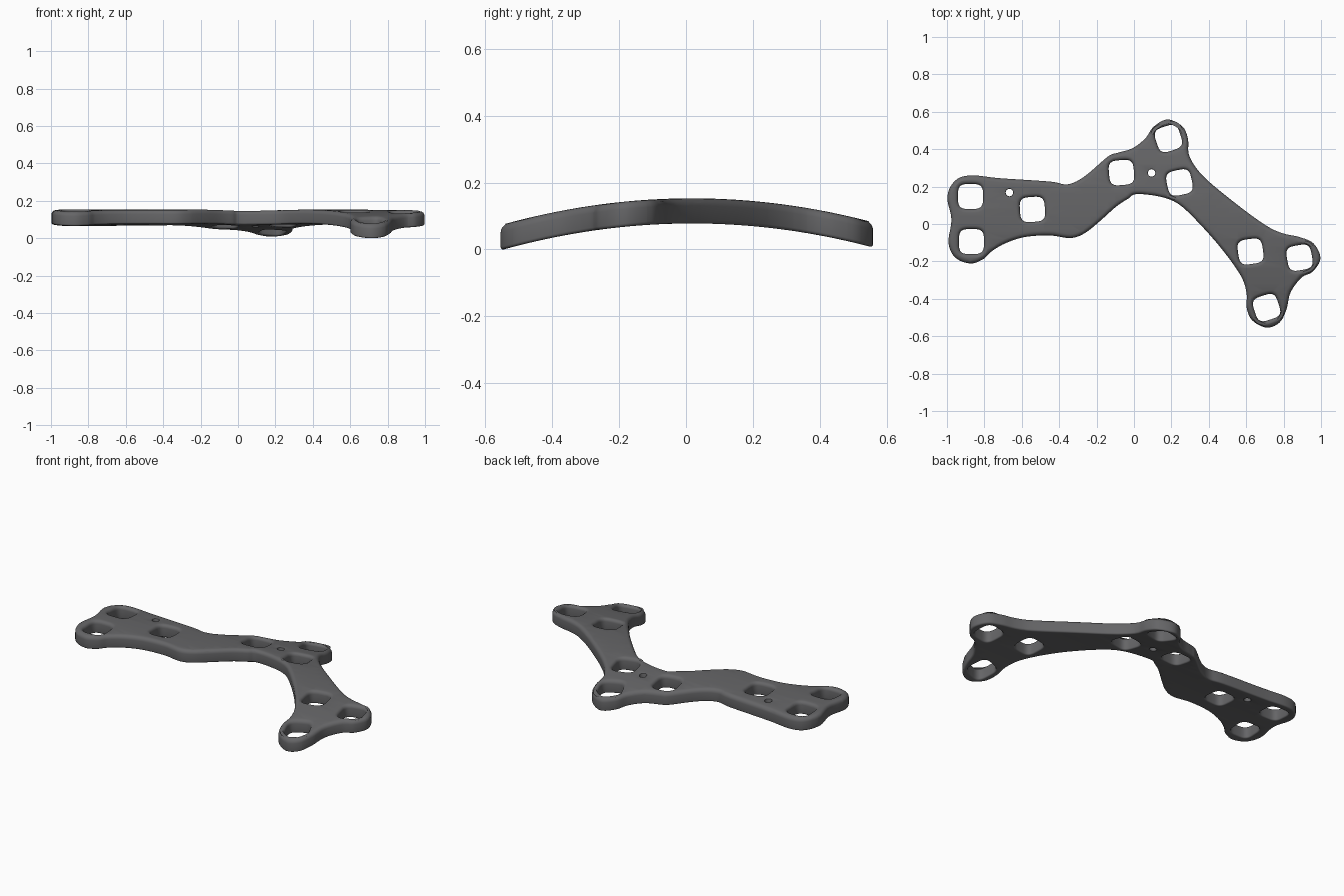
import bpy, bmesh, math
from mathutils import Vector

if "Cube" in bpy.data.objects:
    bpy.data.objects.remove(bpy.data.objects["Cube"])

# Outline control points, clockwise from the left end
OUTLINE = [
    (-.87, .26), (-.72, .245), (-.45, .227), (-.355, .212), (-.265, .254), (-.14, .36),
    (-.09, .38), (-.01, .404), (.06, .457), (.105, .52), (.18, .559), (.26, .52),
    (.289, .452), (.297, .36), (.377, .249), (.564, .094), (.714, -.013), (.80, -.051),
    (.885, -.07), (.96, -.104), (.997, -.184), (.955, -.255), (.896, -.286), (.837, -.366),
    (.815, -.457), (.778, -.527), (.709, -.554), (.632, -.515), (.602, -.446), (.602, -.37),
    (.57, -.275), (.463, -.126), (.329, .024), (.233, .11), (.136, .147), (.013, .16),
    (-.03, .136), (-.094, .094), (-.185, .013), (-.265, -.05), (-.34, -.075), (-.452, -.061),
    (-.586, -.07), (-.69, -.104), (-.762, -.147), (-.805, -.187), (-.874, -.211),
    (-.955, -.18), (-.992, -.1), (-.976, .024), (-.998, .147), (-.955, .233)]

# Rounded-square windows: x, y, turn in degrees
WINDOWS = [(-.874, .147, 0), (-.869, -.094, 0), (-.543, .078, 4), (-.067, .275, 5),
           (.184, .457, 18), (.243, .222, 12), (.623, -.147, 8), (.885, -.18, 10),
           (.709, -.447, 18)]
PIN_HOLES = [(.094, .273), (-.666, .168)]


def spline(pts, steps=5):
    """Closed Catmull-Rom curve through the points."""
    p, out = [Vector(q) for q in pts], []
    n = len(p)
    for i in range(n):
        a, b, c, d = p[i - 1], p[i], p[(i + 1) % n], p[(i + 2) % n]
        for k in range(steps):
            t = k / steps
            out.append(.5 * (2 * b + (c - a) * t + (2 * a - 5 * b + 4 * c - d) * t * t
                             + (3 * b - a - 3 * c + d) * t ** 3))
    return out


def superellipse(x, y, r, power, turn=0, n=40):
    """Clockwise round or squarish loop."""
    out, w = [], math.radians(turn)
    for i in range(n):
        a = -2 * math.pi * i / n
        c, s = math.cos(a), math.sin(a)
        u = r * math.copysign(abs(c) ** (2 / power), c)
        v = r * math.copysign(abs(s) ** (2 / power), s)
        out.append(Vector((x + u * math.cos(w) - v * math.sin(w),
                           y + u * math.sin(w) + v * math.cos(w))))
    return out


def offset(loop, dist):
    """Move a clockwise loop inwards by dist (outwards if negative)."""
    out = []
    for i, p in enumerate(loop):
        t = (loop[(i + 1) % len(loop)] - loop[i - 1]).normalized()
        out.append(p + Vector((t.y, -t.x)) * dist)
    return out


def section(top_r, bottom_r, low=.08, high=.155, n=4):
    """Wall section from bottom to top as (inset, z), with rounded edges."""
    quarter = [math.pi / 2 * i / n for i in range(n + 1)]
    low_part = [(bottom_r * (1 - math.sin(a)), low + bottom_r * (1 - math.cos(a))) for a in quarter]
    high_part = [(top_r * (1 - math.cos(a)), high - top_r * (1 - math.sin(a))) for a in quarter]
    return low_part + high_part


bm = bmesh.new()
caps = ([], [])


def wall(loop, sect, sign):
    rings = [[bm.verts.new((p.x, p.y, z)) for p in offset(loop, sign * d)] for d, z in sect]
    n = len(loop)
    for lo, hi in zip(rings, rings[1:]):
        for i in range(n):
            j = (i + 1) % n
            bm.faces.new((lo[i], lo[j], hi[j], hi[i]))
    for ring, edges in ((rings[0], caps[0]), (rings[-1], caps[1])):
        edges += [bm.edges.get((ring[i], ring[(i + 1) % n])) for i in range(n)]


# Outer rim, windows and pin holes
wall(spline(OUTLINE), section(.022, .01), 1)
for x, y, turn in WINDOWS:
    wall(superellipse(x, y, .067, 3.6, turn), section(.02, .008), -1)
for x, y in PIN_HOLES:
    wall(superellipse(x, y, .02, 2, n=20), section(.004, .003, n=2), -1)

# Flat top and underside
for edges in caps:
    bmesh.ops.triangle_fill(bm, use_beauty=True, edges=edges)

# Cut into strips, then arch the plate from front to back
for i in range(-13, 14):
    bmesh.ops.bisect_plane(bm, geom=bm.verts[:] + bm.edges[:] + bm.faces[:], dist=1e-5,
                           plane_co=(0, i * .04 + .003, 0), plane_no=(0, 1, 0))
for v in bm.verts:
    v.co.z -= .245 * (v.co.y - .018) ** 2
drop = min(v.co.z for v in bm.verts)
for v in bm.verts:
    v.co.z -= drop
bmesh.ops.recalc_face_normals(bm, faces=bm.faces[:])

mesh = bpy.data.meshes.new("arched_plate")
bm.to_mesh(mesh)
bm.free()
plate = bpy.data.objects.new("arched_plate", mesh)
bpy.context.collection.objects.link(plate)

grey = bpy.data.materials.new("dark_grey")
grey.diffuse_color = (.13, .13, .135, 1)
grey.use_nodes = True
grey.node_tree.nodes["Principled BSDF"].inputs["Base Color"].default_value = grey.diffuse_color
mesh.materials.append(grey)

bpy.context.view_layer.objects.active = plate
plate.select_set(True)
bpy.ops.object.shade_smooth_by_angle(angle=math.radians(35))
